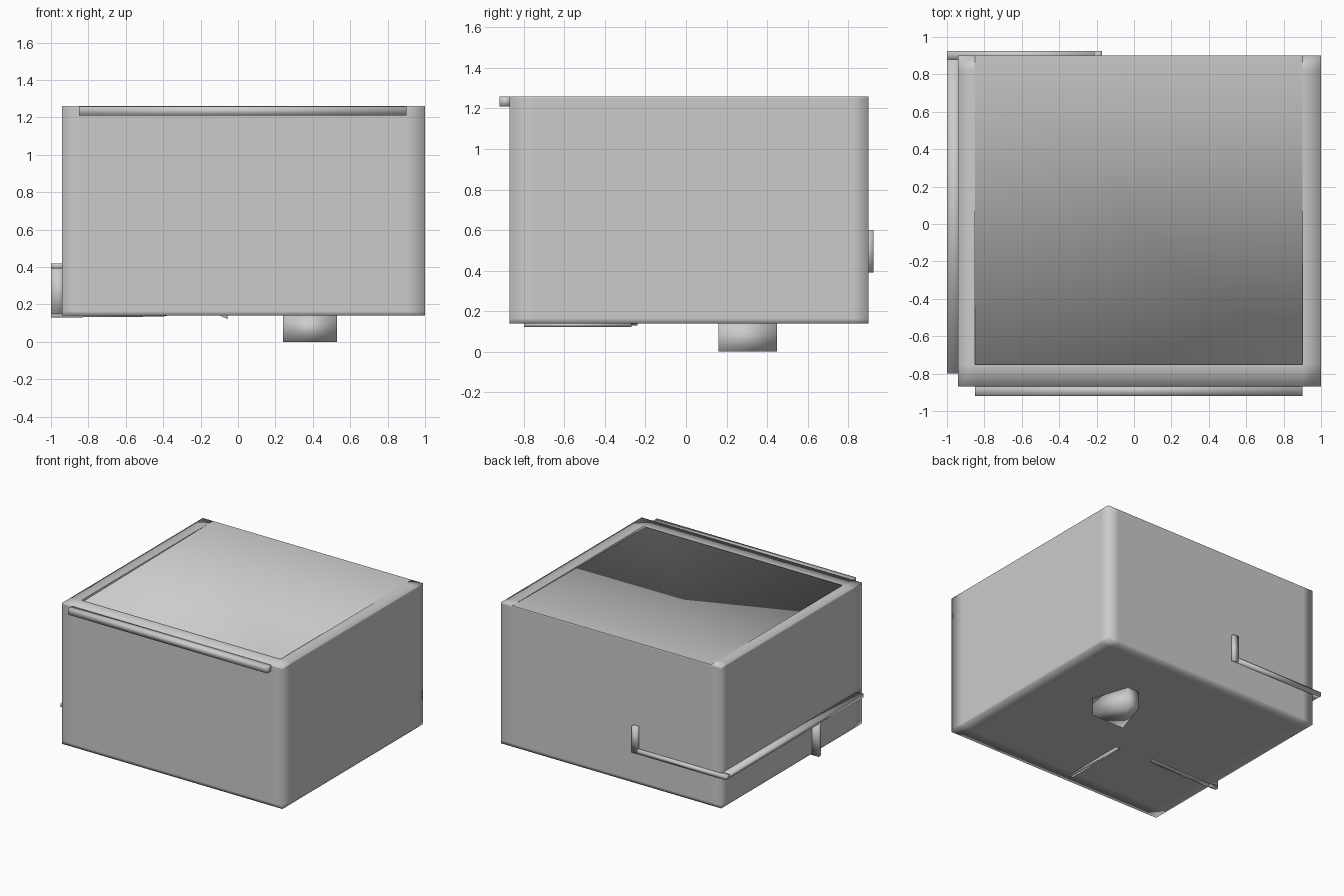
import bpy, bmesh
from mathutils import Matrix, Vector

if "Cube" in bpy.data.objects:
    bpy.data.objects.remove(bpy.data.objects["Cube"])


def make_object(name, bm):
    mesh = bpy.data.meshes.new(name)
    bm.to_mesh(mesh)
    bm.free()
    for p in mesh.polygons:
        p.use_smooth = True
    ob = bpy.data.objects.new(name, mesh)
    bpy.context.collection.objects.link(ob)
    return ob


def box_bm(x, y, z):
    bm = bmesh.new()
    size = Vector((x[1] - x[0], y[1] - y[0], z[1] - z[0]))
    centre = Vector((sum(x), sum(y), sum(z))) / 2
    bmesh.ops.create_cube(bm, size=1, matrix=Matrix.Translation(centre) @ Matrix.Diagonal(size).to_4x4())
    return bm


def bar(name, x, y, z):
    return make_object(name, box_bm(x, y, z))


def prism(name, pts, direction):
    # closed prism from a profile and an offset
    bm = bmesh.new()
    a = [bm.verts.new(p) for p in pts]
    b = [bm.verts.new(Vector(p) + Vector(direction)) for p in pts]
    bm.faces.new(a)
    bm.faces.new(b)
    for i in range(len(pts)):
        j = (i + 1) % len(pts)
        bm.faces.new((a[i], a[j], b[j], b[i]))
    bmesh.ops.recalc_face_normals(bm, faces=bm.faces)
    return make_object(name, bm)


# Main body: soft-shaded box with edge loops near the rim
bm = box_bm((-0.94, 1.0), (-0.87, 0.90), (0.14, 1.26))
for co, no in (((-0.85, 0, 0), (1, 0, 0)), ((0.90, 0, 0), (1, 0, 0)),
               ((0, -0.75, 0), (0, 1, 0)), ((0, 0.82, 0), (0, 1, 0)),
               ((0, 0, 0.165), (0, 0, 1)), ((0, 0, 1.25), (0, 0, 1))):
    bmesh.ops.bisect_plane(bm, geom=bm.verts[:] + bm.edges[:] + bm.faces[:], plane_co=co, plane_no=no)

# Opening in the top, framed by the rim
bm.normal_update()
hole = [f for f in bm.faces if f.normal.z > 0.9 and -0.85 < f.calc_center_median().x < 0.9
        and f.calc_center_median().y > -0.75]
bmesh.ops.delete(bm, geom=hole, context='FACES')
make_object("body", bm)

# Lid panel: slopes slightly down to the front and turns down under the rim
bm = bmesh.new()
bl, br, fr, fl, dl, dr = [bm.verts.new(p) for p in (
    (-0.85, 0.90, 1.26), (0.90, 0.90, 1.26), (0.90, -0.86, 1.243), (-0.85, -0.86, 1.243),
    (-0.85, -0.86, 1.21), (0.90, -0.86, 1.21))]
bm.faces.new((bl, fl, fr, br))
bm.faces.new((fl, dl, dr, fr))
bm.faces.new((fr, dr, br))
make_object("lid_panel", bm)

# Front lip
bar("front_lip", (-0.85, 0.90), (-0.92, -0.86), (1.21, 1.259))

# Tapered foot under the body
prism("foot", [(0.24, 0.16, 0), (0.53, 0.16, 0), (0.435, 0.45, 0), (0.335, 0.45, 0)], (0, 0, 0.145))

# Trim pipe around the back and left side
bar("back_pipe_upright", (-0.215, -0.17), (0.88, 0.925), (0.39, 0.60))
bar("back_pipe", (-1.0, -0.172), (0.88, 0.924), (0.39, 0.42))
bar("side_pipe", (-1.0, -0.92), (-0.80, 0.923), (0.391, 0.419))

# Branch dropping down the side and running under the body
bar("side_drop", (-1.0, -0.92), (-0.27, -0.24), (0.13, 0.40))
prism("under_pipe", [(-1.0, -0.27, 0.13), (-0.40, -0.27, 0.135), (-0.33, -0.27, 0.15), (-1.0, -0.27, 0.15)],
      (0, 0.03, 0))
prism("under_rail", [(-0.10, -0.80, 0.142), (-0.055, -0.80, 0.122), (-0.055, -0.80, 0.142)], (0, 0.53, 0))
